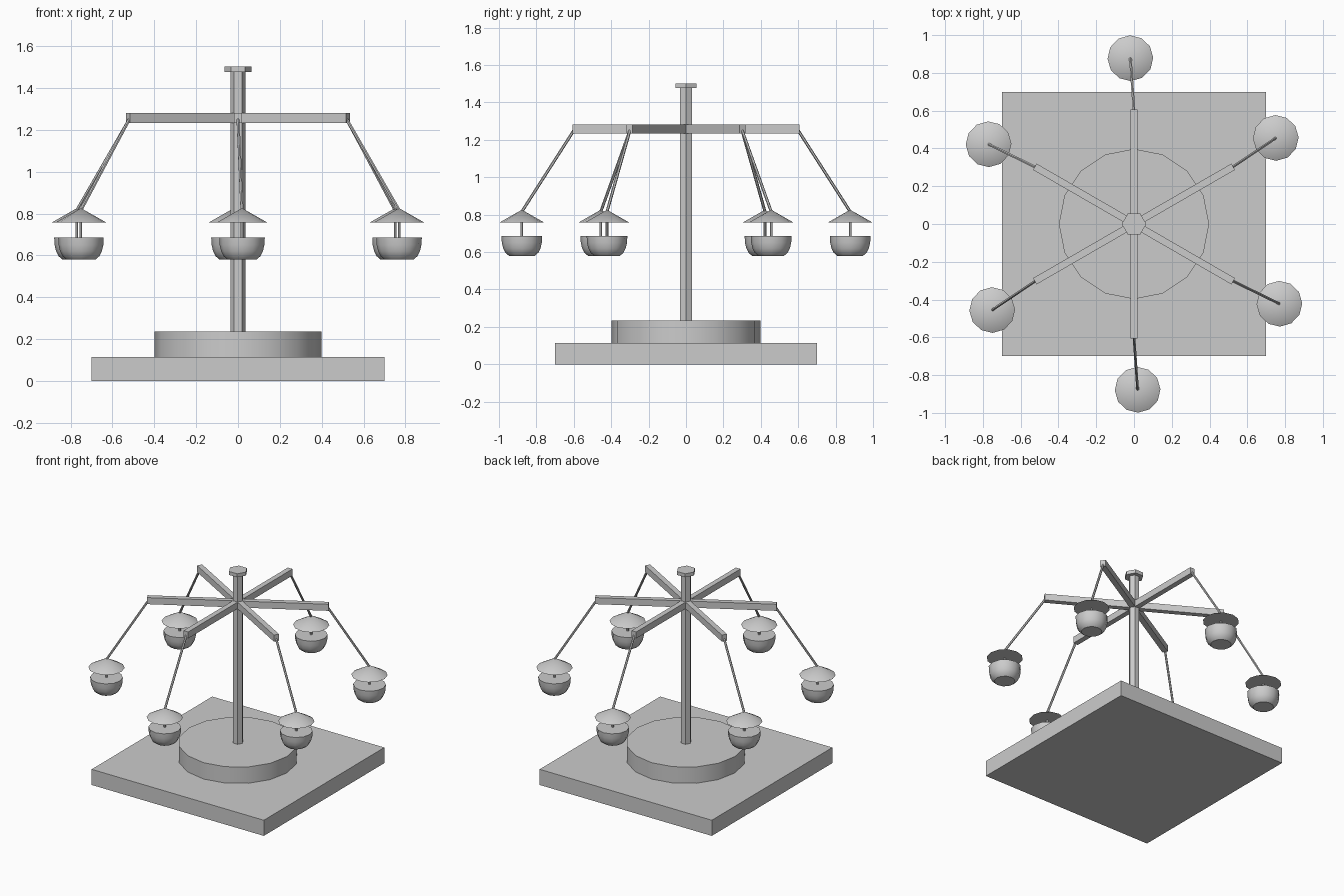
import bpy
import bmesh
from math import cos, sin, pi, radians
from mathutils import Matrix, Vector

cube = bpy.data.objects.get("Cube")
if cube:
    bpy.data.objects.remove(cube, do_unlink=True)

grey = bpy.data.materials.new("plain grey")
grey.use_nodes = True
colour = (0.6, 0.6, 0.6, 1)
grey.diffuse_color = colour
grey.node_tree.nodes["Principled BSDF"].inputs["Base Color"].default_value = colour


def finish(name, bm, smooth=False):
    bmesh.ops.recalc_face_normals(bm, faces=bm.faces)
    mesh = bpy.data.meshes.new(name)
    bm.to_mesh(mesh)
    bm.free()
    mesh.materials.append(grey)
    obj = bpy.data.objects.new(name, mesh)
    bpy.context.collection.objects.link(obj)
    if smooth:
        bpy.ops.object.select_all(action='DESELECT')
        obj.select_set(True)
        bpy.context.view_layer.objects.active = obj
        bpy.ops.object.shade_smooth_by_angle(angle=radians(35))
    return obj


def box(name, size, centre, turn=0):
    bm = bmesh.new()
    place = Matrix.Rotation(turn, 4, 'Z') @ Matrix.Translation(centre)
    bmesh.ops.create_cube(bm, size=1, matrix=place @ Matrix.Diagonal((*size, 1)))
    return finish(name, bm)


def lathe(name, profile, sides, centre=(0, 0), turn=0, smooth=False):
    """Closed solid from (radius, height) rings; a zero radius makes a point."""
    bm = bmesh.new()
    rings = []
    for r, z in profile:
        angles = [turn + 2 * pi * i / sides for i in range(sides if r else 1)]
        rings.append([bm.verts.new((centre[0] + r * cos(a), centre[1] + r * sin(a), z))
                      for a in angles])
    for low, high in zip(rings, rings[1:]):
        for i in range(sides):
            j = (i + 1) % sides
            if len(high) == 1:
                bm.faces.new((low[i], low[j], high[0]))
            else:
                bm.faces.new((low[i], low[j], high[j], high[i]))
    for ring in (rings[0], rings[-1]):
        if len(ring) > 1:
            bm.faces.new(ring)
    return finish(name, bm, smooth)


def rod(name, start, end, radius):
    bm = bmesh.new()
    line = end - start
    place = Matrix.Translation((start + end) / 2) @ line.to_track_quat('Z', 'Y').to_matrix().to_4x4()
    bmesh.ops.create_cone(bm, cap_ends=True, segments=6, radius1=radius, radius2=radius,
                          depth=line.length, matrix=place)
    return finish(name, bm)


# Base and centre pole
box("base_slab", (1.4, 1.4, 0.115), (0, 0, 0.0575))
lathe("round_platform", [(0.398, 0.115), (0.398, 0.235)], 16, smooth=True)
lathe("pole", [(0.036, 0.235), (0.036, 1.476)], 6)
lathe("pole_cap", [(0.065, 1.476), (0.065, 1.502)], 6)

# Six arms, each with a swung-out hanging car
ROOF = [(0.121, 0.757), (0, 0.826)]
BOWL = [(0.069, 0.58), (0.088, 0.596), (0.1, 0.62), (0.107, 0.65), (0.109, 0.686)]
for n in range(6):
    angle = radians(30 + 60 * n)
    swung = angle + radians(1.25)
    tag = f"_{n + 1}"
    box("arm" + tag, (0.606, 0.038, 0.048), (0.303, 0, 1.257), angle)
    car = Vector((0.878 * cos(swung), 0.878 * sin(swung), 0))
    tip = Vector((0.6 * cos(angle), 0.6 * sin(angle), 1.25))
    rod("hanging_rod" + tag, tip, car + Vector((0, 0, 0.816)), 0.008)
    rod("car_post" + tag, car + Vector((0, 0, 0.67)), car + Vector((0, 0, 0.81)), 0.007)
    lathe("car_roof" + tag, ROOF, 12, car, swung, smooth=True)
    lathe("car_bowl" + tag, BOWL, 12, car, swung, smooth=True)
